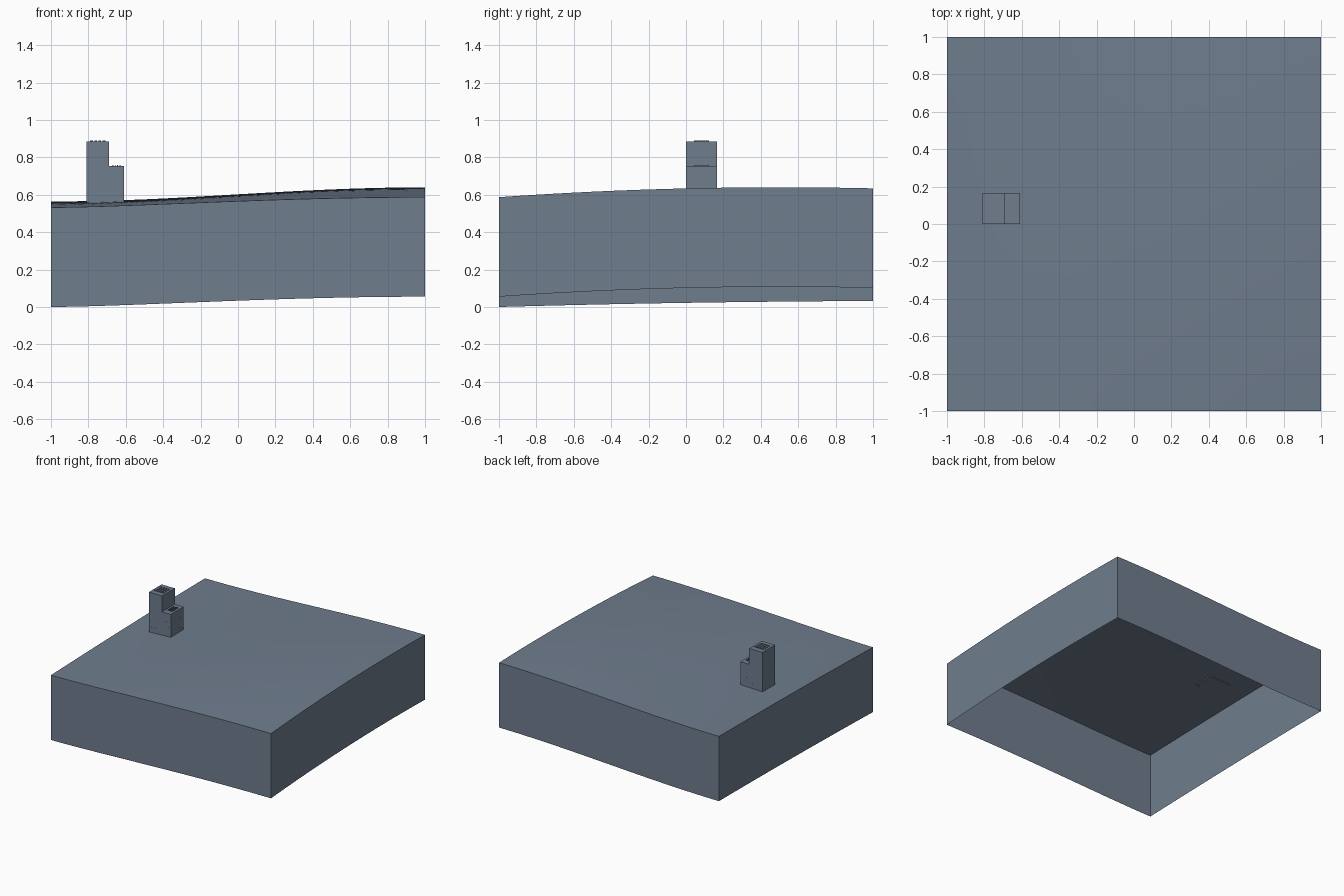
import bpy
import bmesh
import random
from mathutils import Matrix, Vector

random.seed(4)
if "Cube" in bpy.data.objects:
    bpy.data.objects.remove(bpy.data.objects["Cube"], do_unlink=True)

slate = bpy.data.materials.new("slate grey")
slate.use_nodes = True
colour = (0.16, 0.205, 0.27, 1)
slate.diffuse_color = colour
slate.node_tree.nodes["Principled BSDF"].inputs["Base Color"].default_value = colour

SKIRT = 0.532
BASE = 0.557


def make_object(name, bm):
    mesh = bpy.data.meshes.new(name)
    bm.to_mesh(mesh)
    bm.free()
    mesh.materials.append(slate)
    obj = bpy.data.objects.new(name, mesh)
    bpy.context.collection.objects.link(obj)
    return obj


def add_box(bm, low, high):
    low, high = Vector(low), Vector(high)
    size = high - low
    matrix = Matrix.Translation((low + high) / 2) @ Matrix.Diagonal((*size, 1))
    return bmesh.ops.create_cube(bm, size=1, matrix=matrix)["verts"]


def ground_rise(x, y):
    """Gentle slope, steepest across the middle."""
    u, v = (x + 1) / 2, (y + 1) / 2
    left = 0.056 * v - 0.024 * v * v
    right = 0.055 + 0.14 * v - 0.093 * v * v
    t = max(u, 0) ** (0.8 + 0.2 * v)
    return left + (right - left) * t * t * (3 - 2 * t)


# Sloping ground sheet with a skirt hanging from its border, open underneath
bm = bmesh.new()
bmesh.ops.create_grid(bm, x_segments=20, y_segments=20, size=1)
border = [e for e in bm.edges if e.is_boundary]
skirt = bmesh.ops.extrude_edge_only(bm, edges=border)["geom"]
lower = {g for g in skirt if isinstance(g, bmesh.types.BMVert)}
for vert in bm.verts:
    vert.co.z = ground_rise(vert.co.x, vert.co.y) + (0 if vert in lower else SKIRT)
bmesh.ops.recalc_face_normals(bm, faces=bm.faces)
if max(bm.faces, key=lambda f: abs(f.normal.z)).normal.z < 0:
    bmesh.ops.reverse_faces(bm, faces=bm.faces)
ground = make_object("ground", bm)
bpy.context.view_layer.objects.active = ground
ground.select_set(True)
bpy.ops.object.shade_smooth_by_angle()
ground.select_set(False)


def tower(name, x0, x1, top):
    y0, y1 = 0.0, 0.165

    # Main block
    bm = bmesh.new()
    add_box(bm, (x0, y0, BASE), (x1, y1, top))
    make_object(name + "_block", bm)

    # Row of low roof vents
    bm = bmesh.new()
    pitch = (x1 - x0 - 0.03) / 4
    for i in range(4):
        x = x0 + 0.015 + i * pitch
        add_box(bm, (x + 0.004, 0.042, top), (x + pitch - 0.004, 0.122, top + 0.005))
    make_object(name + "_roof_vents", bm)

    # Scattered small windows on the front, back and outer side
    bm = bmesh.new()
    outer = x0 if name == "tall_tower" else x1
    z = BASE + 0.035
    while z < top - 0.03:
        for i in range(3):
            if random.random() < 0.5:
                x = x0 + (x1 - x0) * (i + 1) / 4
                for y in (y0, y1):
                    add_box(bm, (x - 0.004, y - 0.001, z), (x + 0.004, y + 0.001, z + 0.01))
            if random.random() < 0.5:
                y = y0 + (y1 - y0) * (i + 1) / 4
                add_box(bm, (outer - 0.001, y - 0.004, z), (outer + 0.001, y + 0.004, z + 0.01))
        z += 0.04
    make_object(name + "_windows", bm)


tower("tall_tower", -0.81, -0.69, 0.884)
tower("short_tower", -0.69, -0.61, 0.754)
